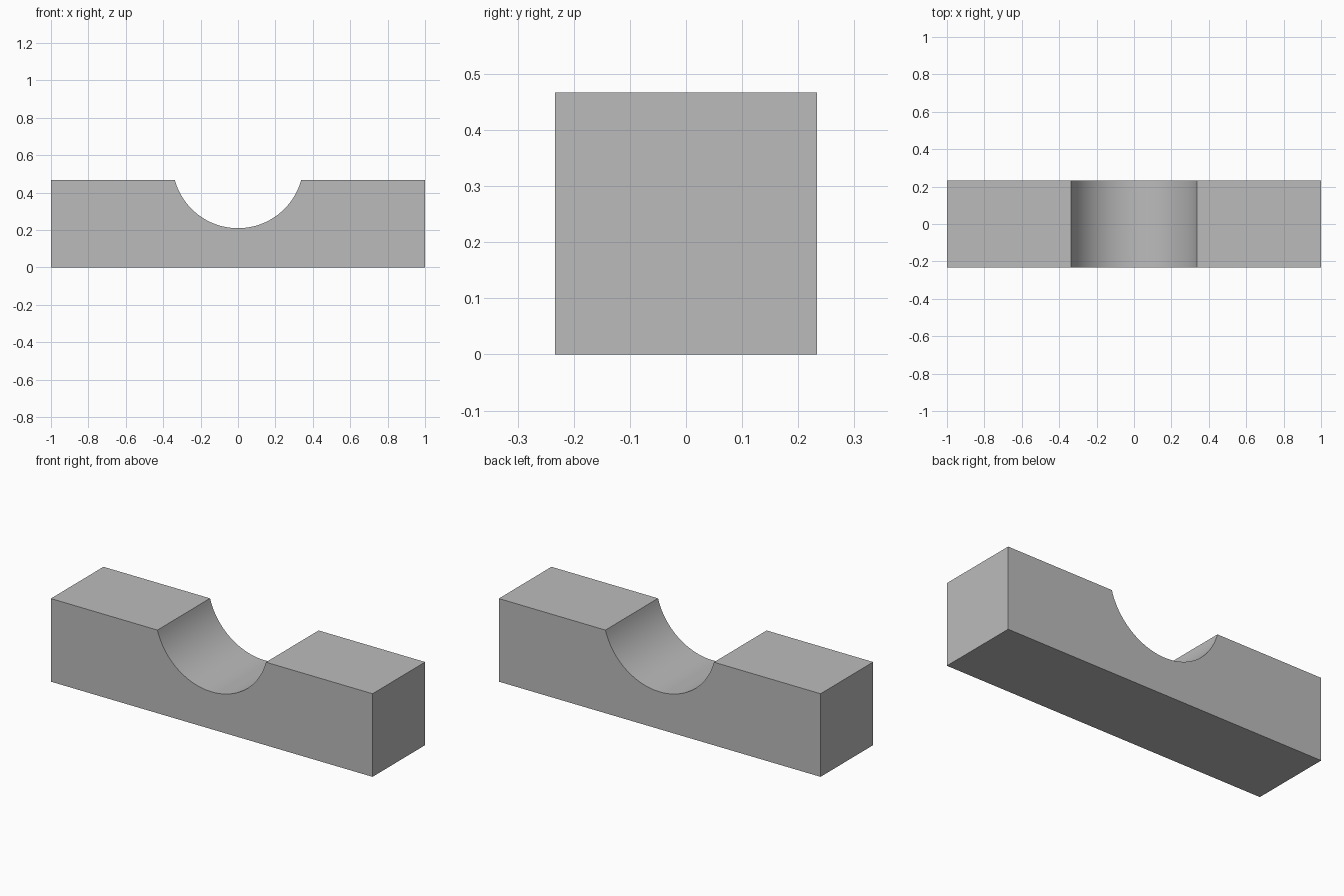
import bpy, bmesh, math

if "Cube" in bpy.data.objects:
    bpy.data.objects.remove(bpy.data.objects["Cube"])

LENGTH, SIDE = 2.0, 0.467      # square bar
RADIUS, AXIS_Z = 0.35, 0.56    # round saddle cut across the top
STEPS = 48

grey = bpy.data.materials.new("plain grey")
grey.diffuse_color = (0.5, 0.5, 0.5, 1)
grey.use_nodes = True
grey.node_tree.nodes["Principled BSDF"].inputs["Base Color"].default_value = grey.diffuse_color

# Front profile: box outline with a circular arc dipping into the top edge
half = math.acos((AXIS_Z - SIDE) / RADIUS)
arc = [(RADIUS * math.sin(a), AXIS_Z - RADIUS * math.cos(a))
       for a in (half - 2 * half * i / STEPS for i in range(STEPS + 1))]
profile = [(-LENGTH / 2, 0), (LENGTH / 2, 0), (LENGTH / 2, SIDE)] + arc + [(-LENGTH / 2, SIDE)]

# Extrude the profile through the depth of the bar
bm = bmesh.new()
front = bm.faces.new([bm.verts.new((x, -SIDE / 2, z)) for x, z in profile])
result = bmesh.ops.extrude_face_region(bm, geom=[front], use_keep_orig=True)
moved = [v for v in result["geom"] if isinstance(v, bmesh.types.BMVert)]
bmesh.ops.translate(bm, verts=moved, vec=(0, SIDE, 0))
bmesh.ops.recalc_face_normals(bm, faces=bm.faces[:])

mesh = bpy.data.meshes.new("saddle_block")
bm.to_mesh(mesh)
bm.free()
mesh.materials.append(grey)
block = bpy.data.objects.new("saddle_block", mesh)
bpy.context.collection.objects.link(block)

# Smooth the saddle, keep the block edges sharp
bpy.context.view_layer.objects.active = block
block.select_set(True)
bpy.ops.object.shade_smooth_by_angle(angle=math.radians(30))
